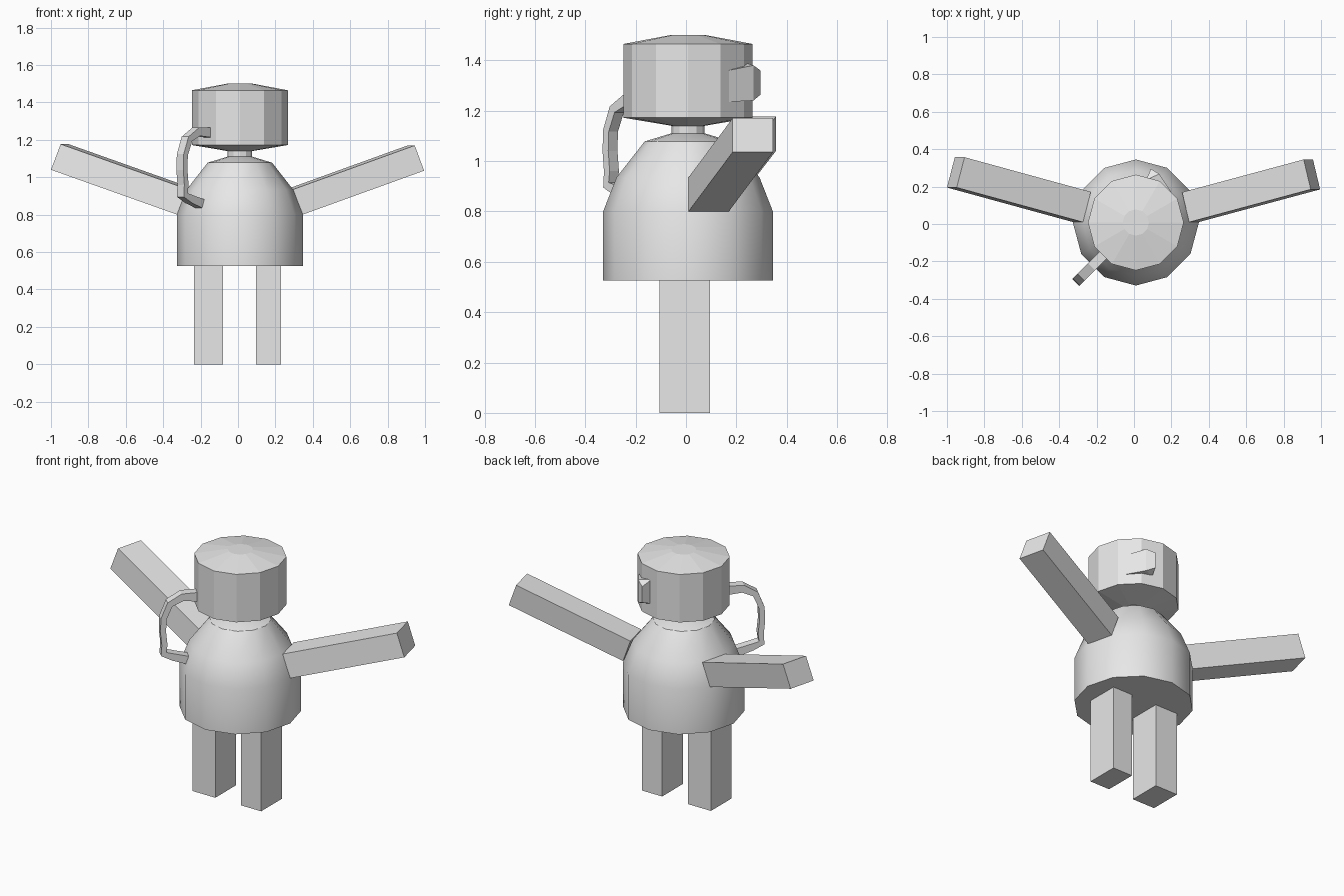
import bpy, bmesh, math
from mathutils import Vector

cube = bpy.data.objects.get("Cube")
if cube:
    bpy.data.objects.remove(cube, do_unlink=True)

GREY = 0.8
AXIS = Vector((0.01, 0.008, 0))
clay = bpy.data.materials.new("plain grey")
clay.use_nodes = True
clay.diffuse_color = (GREY, GREY, GREY, 1)
clay.node_tree.nodes["Principled BSDF"].inputs["Base Color"].default_value = (GREY, GREY, GREY, 1)


def finish(name, bm, smooth_angle=None):
    bmesh.ops.recalc_face_normals(bm, faces=bm.faces)
    mesh = bpy.data.meshes.new(name)
    bm.to_mesh(mesh)
    bm.free()
    mesh.materials.append(clay)
    obj = bpy.data.objects.new(name, mesh)
    bpy.context.collection.objects.link(obj)
    if smooth_angle:
        bpy.ops.object.select_all(action='DESELECT')
        obj.select_set(True)
        bpy.context.view_layer.objects.active = obj
        bpy.ops.object.shade_smooth_by_angle(angle=math.radians(smooth_angle))
    return obj


def skin(name, rings, smooth_angle=None):
    """Join equal rings of points into a closed, capped surface."""
    bm = bmesh.new()
    loops = [[bm.verts.new(p) for p in ring] for ring in rings]
    n = len(loops[0])
    for low, high in zip(loops, loops[1:]):
        for i in range(n):
            j = (i + 1) % n
            bm.faces.new((low[i], low[j], high[j], high[i]))
    bm.faces.new(loops[0][::-1])
    bm.faces.new(loops[-1])
    return finish(name, bm, smooth_angle)


def turned(name, profile, smooth_angle=None, sides=12):
    angles = [math.tau * i / sides for i in range(sides)]
    return skin(name, [[AXIS + Vector((r * math.cos(a), r * math.sin(a), z)) for a in angles]
                       for r, z in profile], smooth_angle)


def slanted_box(name, corner, along, up, back):
    c, d, u, b = map(Vector, (corner, along, up, back))
    return skin(name, [[p, p + u, p + u + b, p + b] for p in (c, c + d)])


# Domed body, neck and lidded head
turned("body", [(0.337, 0.525), (0.337, 0.80), (0.284, 0.935), (0.172, 1.078), (0.066, 1.11)], 33)
turned("neck", [(0.066, 1.10), (0.066, 1.145)])
turned("head", [(0.066, 1.14), (0.256, 1.172), (0.256, 1.465), (0.07, 1.50)])

# Legs
for name, x, width in (("left_leg", 0.095, 0.135), ("right_leg", -0.235, 0.155)):
    slanted_box(name, (x, -0.105, 0), (0, 0, 0.53), (width, 0, 0), (0, 0.2, 0))

# Raised arms, reaching out and back
slanted_box("left_arm", (0.345, 0.01, 0.80), (0.65, 0.175, 0.235), (-0.05, 0, 0.135), (-0.038, 0.16, 0))
slanted_box("right_arm", (-0.325, 0.01, 0.80), (-0.675, 0.185, 0.24), (0.052, 0, 0.137), (0.042, 0.162, 0))

# Strap handle: distance from the axis, height, thickness
path = [(0.235, 1.24, 0.055), (0.33, 1.243, 0.045), (0.40, 1.205, 0.036), (0.435, 1.12, 0.032),
        (0.438, 1.04, 0.032), (0.43, 0.96, 0.032), (0.435, 0.905, 0.036),
        (0.38, 0.882, 0.042), (0.28, 0.852, 0.05)]
outward = Vector((-1, -1, 0)).normalized()
across = Vector((1, -1, 0)).normalized() * 0.026
points = [AXIS + outward * s + Vector((0, 0, z)) for s, z, _ in path]
rings = []
for i, (p, (_, _, thick)) in enumerate(zip(points, path)):
    run = points[min(i + 1, len(points) - 1)] - points[max(i - 1, 0)]
    side = run.cross(across).normalized() * thick / 2
    rings.append([p + side + across, p + side - across, p - side - across, p - side + across])
skin("handle", rings)

# Small spout on the rear of the head
bm = bmesh.new()
for x, y, low, high in ((0.2, 0.17, 1.235, 1.36), (0.135, 0.268, 1.24, 1.38),
                        (0.09, 0.295, 1.263, 1.36), (0.065, 0.235, 1.24, 1.39)):
    for z in (low, high):
        bm.verts.new((x, y, z))
bmesh.ops.convex_hull(bm, input=bm.verts)
finish("spout", bm)
